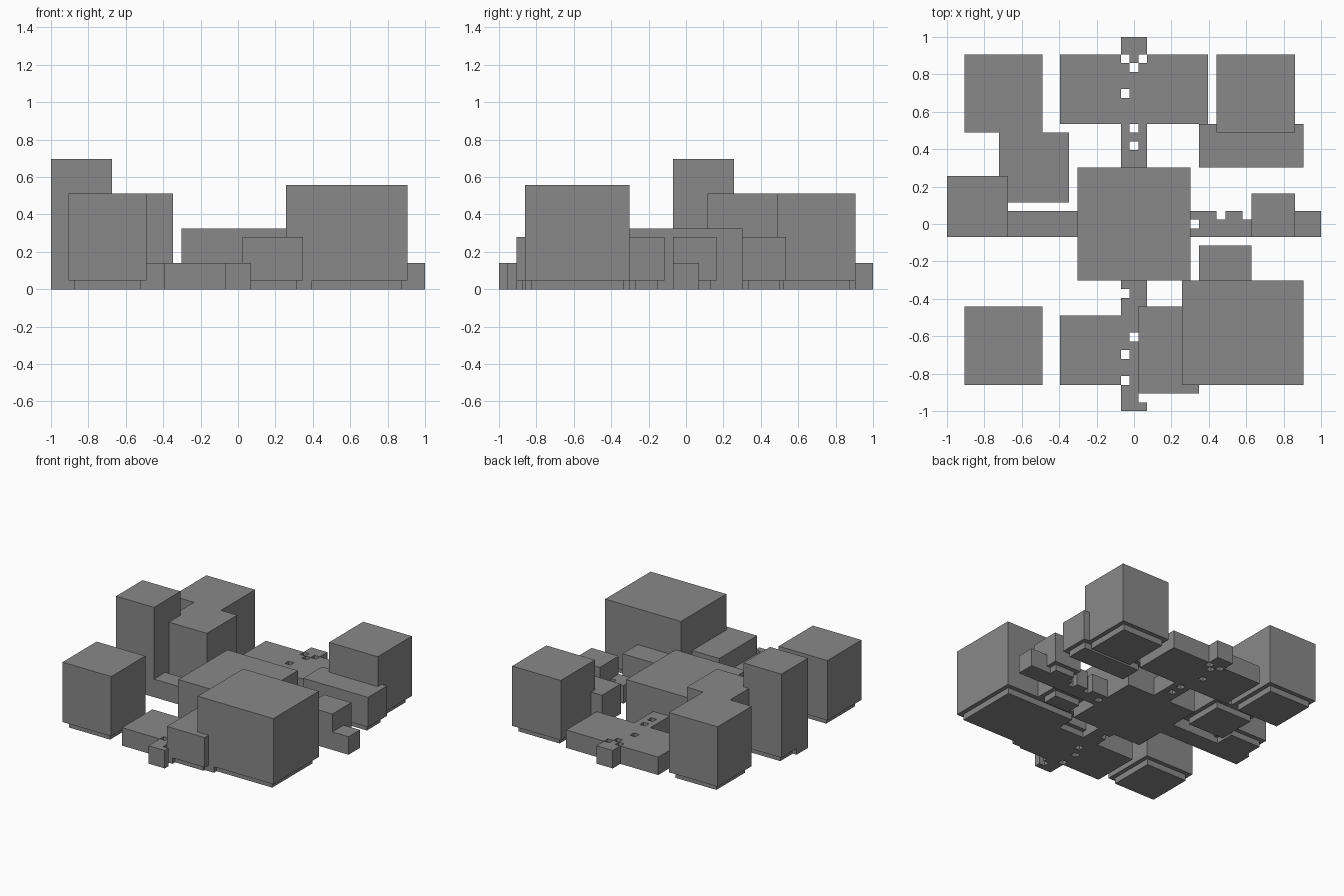
import bpy, bmesh
from mathutils import Vector

cube = bpy.data.objects.get("Cube")
if cube:
    bpy.data.objects.remove(cube, do_unlink=True)

U = 2 / 43  # one tile of the plan

grey = bpy.data.materials.new("concrete_grey")
grey.use_nodes = True
colour = (0.25, 0.25, 0.25, 1)
grey.diffuse_color = colour
grey.node_tree.nodes["Principled BSDF"].inputs["Base Color"].default_value = colour


def finish(bm, name):
    bmesh.ops.recalc_face_normals(bm, faces=bm.faces)
    mesh = bpy.data.meshes.new(name)
    bm.to_mesh(mesh)
    bm.free()
    mesh.materials.append(grey)
    bpy.context.collection.objects.link(bpy.data.objects.new(name, mesh))


def block(name, x0, x1, y0, y1, height, foot=True):
    """Box over a range of tiles; with a foot it overhangs a recessed plinth."""
    bottom = 1 if foot else 0
    bm = bmesh.new()
    bmesh.ops.create_cube(bm, size=1)
    size = Vector((x1 - x0 + 1, y1 - y0 + 1, height - bottom)) * U
    bmesh.ops.scale(bm, vec=size, verts=bm.verts)
    centre = Vector(((x0 + x1) / 2, (y0 + y1) / 2, (height + bottom) / 2)) * U
    bmesh.ops.translate(bm, vec=centre, verts=bm.verts)
    if foot:
        under = min(bm.faces, key=lambda f: f.calc_center_median().z)
        bmesh.ops.inset_region(bm, faces=[under], thickness=U)
        lower = bmesh.ops.extrude_discrete_faces(bm, faces=[under])["faces"][0]
        bmesh.ops.translate(bm, vec=(0, 0, -U), verts=lower.verts)
    finish(bm, name)


def tiles(x0, x1, y0, y1):
    return {(x, y) for x in range(x0, x1 + 1) for y in range(y0, y1 + 1)}


def tile_slab(name, cells, height):
    """Extrude a tile map, with walls only along its outline and holes."""
    bm = bmesh.new()
    for x, y in cells:
        ring = [((x + a) * U, (y + b) * U)
                for a, b in ((-.5, -.5), (.5, -.5), (.5, .5), (-.5, .5))]
        low = [bm.verts.new((*p, 0)) for p in ring]
        top = [bm.verts.new((*p, height * U)) for p in ring]
        bm.faces.new(low[::-1])
        bm.faces.new(top)
        for i, (dx, dy) in enumerate(((0, -1), (1, 0), (0, 1), (-1, 0))):
            if (x + dx, y + dy) not in cells:
                j = (i + 1) % 4
                bm.faces.new((low[i], low[j], top[j], top[i]))
    bmesh.ops.remove_doubles(bm, verts=bm.verts, dist=U / 100)
    bmesh.ops.dissolve_limit(bm, angle_limit=0.01, verts=bm.verts, edges=bm.edges)
    bmesh.ops.triangulate(bm, faces=bm.faces)
    finish(bm, name)


# Low crossing corridors with two wide wings and missing tiles
plan = tiles(-21, 21, -1, 1) | tiles(-1, 1, -21, 21)
plan |= tiles(-8, 8, 12, 19) | tiles(-8, 8, -18, -11)
plan -= {(-1, 19), (1, 19), (0, 18), (-1, 15), (0, 11), (0, 9),
         (-1, -8), (0, -13), (-1, -15), (-1, -18), (1, -20),
         (7, 0), (10, 1), (13, 1)}
tile_slab("corridors", plan - tiles(-6, 6, -6, 6), 3)

# Central hall
block("central_hall", -6, 6, -6, 6, 7, foot=False)

# Tall corner towers
block("front_right_tower", -19, -11, -18, -10, 11)
block("back_right_tower", -19, -11, 11, 19, 11)
block("back_right_annex", -15, -8, 3, 10, 11)
block("back_left_tower", 10, 18, 11, 19, 11)
block("front_left_tower", 6, 19, -18, -7, 12)
block("right_tower", -21, -15, -1, 5, 15)

# Lower side rooms
block("back_left_room", 8, 19, 7, 11, 6)
block("left_room", 14, 18, -1, 3, 6)
block("inner_left_room", 8, 13, -6, -3, 6)
block("front_room", 1, 7, -19, -10, 6)
